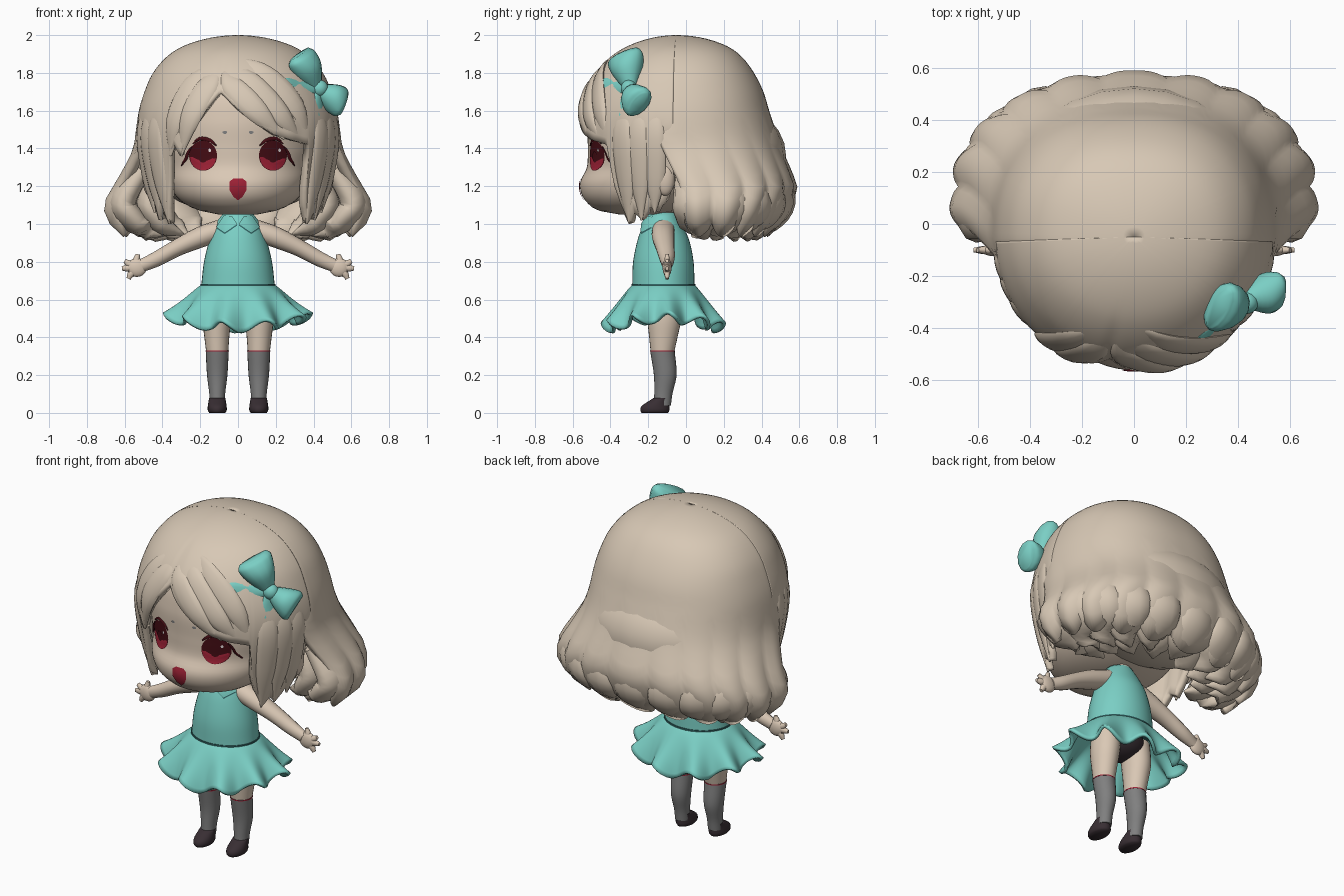
import bpy, bmesh, math
from math import sin, cos, pi, radians, sqrt
from mathutils import Vector
from mathutils.bvhtree import BVHTree

if "Cube" in bpy.data.objects:
    bpy.data.objects.remove(bpy.data.objects["Cube"])


def colour(name, *srgb):
    m = bpy.data.materials.new(name)
    m.use_nodes = True
    m.diffuse_color = [((c + .055) / 1.055) ** 2.4 for c in srgb] + [1]
    m.node_tree.nodes["Principled BSDF"].inputs["Base Color"].default_value = m.diffuse_color
    return m


HAIR = colour("cream hair", .845, .785, .71)
SKIN = colour("pale skin", .855, .785, .71)
TEAL = colour("teal cloth", .48, .81, .77)
TRIM = colour("dark teal trim", .2, .4, .4)
SOCK = colour("grey sock", .5, .5, .5)
SHOE = colour("dark shoe", .22, .18, .2)
DARK = colour("dark maroon", .27, .05, .08)
RED = colour("crimson", .62, .13, .21)
WHITE = colour("white glint", .95, .92, .92)


def clamp(v):
    return max(0, min(1, v))


def curve(table, x, smooth=True):
    """Interpolate the columns of a table keyed on its first column."""
    n = len(table)
    i = max([k for k in range(n - 1) if table[k][0] <= x] or [0])
    p, a, b, q = (table[max(0, min(n - 1, k))] for k in range(i - 1, i + 3))
    h = b[0] - a[0]
    t = clamp((x - a[0]) / h)
    out = []
    for j in range(1, len(a)):
        d = b[j] - a[j]
        u = (b[j] - p[j]) / (b[0] - p[0]) * h if smooth else d
        v = (q[j] - a[j]) / (q[0] - a[0]) * h if smooth else d
        out.append(a[j] + t * u + t * t * (3 * d - 2 * u - v) + t ** 3 * (u + v - 2 * d))
    return out


def finish(name, bm, mat, thick=0, angle=60):
    mesh = bpy.data.meshes.new(name)
    bm.to_mesh(mesh)
    ob = bpy.data.objects.new(name, mesh)
    bpy.context.collection.objects.link(ob)
    mesh.materials.append(mat)
    bpy.ops.object.select_all(action='DESELECT')
    ob.select_set(True)
    bpy.context.view_layer.objects.active = ob
    bpy.ops.object.shade_smooth_by_angle(angle=radians(angle))
    if thick:
        mod = ob.modifiers.new("thickness", 'SOLIDIFY')
        mod.thickness, mod.offset = thick, -1
    return BVHTree.FromBMesh(bm)


def surface(name, rows, mat, closed=True, caps=True, thick=0, centre=(0, 0, 1.4)):
    bm = bmesh.new()
    vs = [[bm.verts.new(p) for p in r] for r in rows]
    n = len(rows[0])
    for a, b in zip(vs, vs[1:]):
        for k in range(n if closed else n - 1):
            bm.faces.new((a[k], a[(k + 1) % n], b[(k + 1) % n], b[k]))
    if caps:
        bm.faces.new(vs[0])
        bm.faces.new(vs[-1])
    bmesh.ops.remove_doubles(bm, verts=bm.verts[:], dist=1e-5)
    bmesh.ops.recalc_face_normals(bm, faces=bm.faces[:])
    bm.normal_update()
    if not caps and sum(f.normal.dot(f.calc_center_median() - Vector(centre)) for f in bm.faces) < 0:
        bmesh.ops.reverse_faces(bm, faces=bm.faces[:])
    return finish(name, bm, mat, thick)


def loft(name, rings, mat, steps=20, sides=40):
    """Stack of ellipses: z, x radius, y radius, x centre, y centre."""
    rows = []
    for i in range(steps + 1):
        z = rings[0][0] + (rings[-1][0] - rings[0][0]) * i / steps
        rx, ry, cx, cy = curve(rings, z)
        rows.append([(cx + rx * cos(2 * pi * k / sides), cy + ry * sin(2 * pi * k / sides), z) for k in range(sides)])
    return surface(name, rows, mat)


def sweep(name, path, widths, thicks, normal, mat, sides=12, steps=5):
    """Tapered strand along a path with an elliptical section."""
    table = [(i, *p, w, t) for i, (p, w, t) in enumerate(zip(path, widths, thicks))]
    rows = []
    for i in range((len(path) - 1) * steps + 1):
        u = i / steps
        *p, w, t = curve(table, u)
        tan = (Vector(curve(table, u + .01)[:3]) - Vector(curve(table, u - .01)[:3])).normalized()
        side = tan.cross(Vector(normal)).normalized()
        up = side.cross(tan)
        rows.append([Vector(p) + side * w * cos(2 * pi * k / sides) + up * t * sin(2 * pi * k / sides)
                     for k in range(sides)])
    return surface(name, rows, mat)


def ball(name, loc, size, mat):
    bm = bmesh.new()
    bmesh.ops.create_uvsphere(bm, u_segments=24, v_segments=14, radius=1)
    for v in bm.verts:
        v.co = Vector(loc) + Vector(a * b for a, b in zip(v.co, size))
    return finish(name, bm, mat)


def on_front(tree, x, z, lift):
    hit = tree.ray_cast(Vector((x, -2, z)), Vector((0, 1, 0)))[0]
    return Vector((x, (hit.y if hit else -.2) - lift, z))


def decal(name, tree, outline, mat, lift):
    mx, mz = (sum(c) / len(outline) for c in zip(*outline))
    rows = [[on_front(tree, mx + (x - mx) * s, mz + (z - mz) * s, lift) for x, z in outline]
            for s in (1, .75, .5, .25, 0)]
    surface(name, rows, mat, caps=False, centre=(0, 0, mz))


def ellipse(cx, cz, rx, rz, start=0, end=2 * pi, n=28):
    return [(cx + rx * cos(start + (end - start) * k / n), cz + rz * sin(start + (end - start) * k / n))
            for k in range(n)]


# Head
head = loft("head", [(1.05, .1, .1, 0, -.25), (1.07, .2, .2, 0, -.26), (1.1, .27, .27, 0, -.24),
                     (1.15, .33, .34, 0, -.21), (1.22, .365, .38, 0, -.18), (1.3, .39, .4, 0, -.125),
                     (1.4, .42, .42, 0, -.1), (1.55, .43, .43, 0, -.09), (1.7, .4, .4, 0, -.08),
                     (1.82, .28, .28, 0, -.08), (1.88, .08, .08, 0, -.08)], SKIN, 44, 64)

# Hair outline by height: back x and y radius, front x and y radius
OUTLINE = [(sqrt(2 - z), *r) for z, *r in (
    (2, 0, 0, 0, 0), (1.95, .27, .25, .27, .24), (1.9, .36, .33, .36, .33), (1.8, .45, .41, .45, .43),
    (1.7, .495, .46, .495, .485), (1.6, .525, .49, .525, .515), (1.5, .54, .52, .535, .525),
    (1.4, .555, .51, .525, .52), (1.3, .6, .505, .51, .5), (1.2, .655, .495, .49, .48),
    (1.1, .7, .465, .47, .46), (1, .665, .41, .45, .44), (.9, .56, .3, .43, .42))]


def scalp(deg, z, back, scale=1):
    bx, by, fx, fy = curve(OUTLINE, sqrt(max(0, 2 - z)))
    s, c = sin(radians(deg)), cos(radians(deg))
    rx, ry, e = (bx, by, .87 if c < 0 else 1) if back else (fx, fy, 1)
    cy = -.05 + (.14 * clamp((1.5 - z) / .3) if back else 0)
    return Vector((scale * rx * math.copysign(abs(s) ** e, s), cy - scale * ry * math.copysign(abs(c) ** e, c), z))


def hair_shell(name, degs, bottom, ripple, back, thick, rows=30):
    grid = []
    for j in range(rows + 1):
        row = []
        for d in degs:
            z = 2 - (2 - bottom(d)) * (j / rows) ** 2
            row.append(scalp(d, z, back, 1 + ripple(d, z)))
        grid.append(row)
    surface(name, grid, HAIR, closed=False, caps=False, thick=thick)


# Back hair with rounded locks along its hem, its upper edges tucked under the front hair
LOCKS, START, SPAN = 11, 76, 208


def scallop(d):
    return abs(sin(pi * (d - START) / SPAN * LOCKS))


def back_ripple(d, z):
    tuck = .05 * clamp((z - 1.45) / .12) * clamp((88 - min(d, 360 - d)) / 10)
    return .06 * clamp((1.5 - z) / .5) ** 1.5 * (scallop(d) - .6) - tuck


hair_shell("back_hair", [START + SPAN * k / (LOCKS * 10) for k in range(LOCKS * 10 + 1)],
           lambda d: 1.0 - .07 * scallop(d) ** .7, back_ripple, True, .05)

# Two rows of locks curling under towards the neck
for row, count, reach in (("outer", 11, 1), ("inner", 8, .76)):
    for k in range(count):
        d = START + SPAN * (k + .5) / count
        path = [scalp(d, z, True, s * reach) for z, s in ((1.3, .84), (1.12, .88), (1, .8), (.945, .62))]
        sweep(f"{row}_lock_{k + 1}", path, (.07, .13, .11, .006), (.05, .075, .06, .006),
              (sin(radians(d)), -cos(radians(d)), .3), HAIR)
ball("hair_core", (0, .13, 1.36), (.5, .4, .31), HAIR)

# Front hair: parted fringe running into side locks
SIDE = [(47, 1.2), (50, 1.1), (55, 1), (60, 1.06), (66, 1.02), (72, 1.09), (78, 1.06), (88, 1.2)]
FRINGE = ([(-d, z) for d, z in reversed(SIDE)] +
          [(-44, 1.38), (-40, 1.42), (-36, 1.36), (-31, 1.46), (-20, 1.6), (-11, 1.7), (0, 1.61), (11, 1.53),
           (22, 1.47), (34, 1.44), (45, 1.42)] + SIDE)


def front_ripple(d, z):
    parting = .015 * math.exp(-((d + 11) / 4) ** 2) * clamp((1.95 - z) / .1)
    tuck = .03 * clamp((1.5 - z) / .15) * clamp((abs(d) - 70) / 10)
    return .01 * sin(radians(d) * 26) * clamp((1.6 - z) / .4) - parting - tuck


hair_shell("front_hair", range(-88, 89), lambda d: curve(FRINGE, d, False)[0], front_ripple, False, .04)
STRANDS = [[(-13, 1.84), (-20, 1.73), (-29, 1.56), (-36, 1.36)], [(-15, 1.86), (-30, 1.74), (-39, 1.55), (-44, 1.36)],
           [(-9, 1.84), (-3, 1.73), (12, 1.59), (28, 1.45)], [(-7, 1.86), (8, 1.75), (25, 1.58), (40, 1.43)],
           [(-5, 1.88), (18, 1.79), (36, 1.62), (46, 1.42)]]
for s in (-1, 1):
    STRANDS += [[(s * a, 1.7), (s * (a + 1), 1.5), (s * (a + 1), 1.25), (s * a, z)]
                for a, z in ((55, 1.0), (65, 1.02), (75, 1.06))]
for k, path in enumerate(STRANDS):
    mid = scalp(path[2][0], 1.5, False)
    sweep(f"front_strand_{k + 1}", [scalp(d, z, False, f) for (d, z), f in zip(path, (.94, .985, .985, .985))],
          (.012, .06, .06, .006), (.008, .016, .024, .006), mid - Vector((0, 0, 1.5)), HAIR)

# Mouth
decal("mouth", head, [(-.045, 1.225), (-.025, 1.24), (.025, 1.24), (.045, 1.225), (.045, 1.18), (.025, 1.145),
                      (0, 1.125), (-.025, 1.145), (-.045, 1.18)], RED, .006)

# Bodice, collar, neck and belt
bodice = loft("bodice", [(.67, .195, .165, 0, -.12), (.8, .18, .16, 0, -.12), (.92, .15, .135, 0, -.12),
                         (1, .12, .1, 0, -.125), (1.06, .075, .07, 0, -.125)], TEAL)
loft("neck", [(.98, .06, .06, 0, -.12), (1.14, .06, .06, 0, -.12)], SKIN, 4)
loft("belt", [(.668, .2, .17, 0, -.12), (.682, .199, .169, 0, -.12)], TRIM, 2)

# Skirt with a ruffled hem
rows = []
for j in range(15):
    t, row = j / 14, []
    for k in range(144):
        a = 2 * pi * k / 144
        r = 1 + .1 * t * t * sin(10 * a)
        row.append(((.19 + .175 * t) * r * cos(a), -.12 + (.16 + .145 * t) * r * sin(a),
                    .68 - .225 * t ** 1.3 + t * t * (.03 * sin(10 * a + .8) + .05 * cos(a) ** 2)))
    rows.append(row)
surface("skirt", rows, TEAL, caps=False, thick=.018, centre=(0, -.12, .2))
ball("shorts", (0, -.12, .6), (.15, .12, .1), SHOE)

# Mirrored parts
for s, tag in ((1, "left"), (-1, "right")):
    ball(tag + "_ear", (s * .47, -.11, 1.24), (.035, .05, .09), SKIN)
    # Eye
    decal(tag + "_eye", head, ellipse(s * .185, 1.362, .074, .08), DARK, .004)
    decal(tag + "_iris", head, ellipse(s * .185, 1.355, .068, .07, pi, 2 * pi), RED, .007)
    decal(tag + "_pupil", head, ellipse(s * .185, 1.355, .024, .03), DARK, .009)
    decal(tag + "_glint", head, ellipse(s * .185 + .035, 1.39, .007, .009), WHITE, .009)
    for name, pts in (("upper_lash", ((.115, 1.415), (.15, 1.443), (.2, 1.452), (.24, 1.425))),
                      ("outer_lash", ((.245, 1.41), (.265, 1.375), (.275, 1.345), (.3, 1.31)))):
        sweep(f"{tag}_{name}", [on_front(head, s * x, z, .003) for x, z in pts],
              (.003, .009, .009, .003), (.004,) * 4, (0, -1, 0), DARK, 8)
    decal(tag + "_brow", head, ellipse(s * .07, 1.485, .012, .008), SOCK, .005)
    # Collar flap
    flap = [(.004, 1.0), (.07, .955), (.115, .985), (.075, 1.045), (.03, 1.04)]
    decal(tag + "_collar_edge", bodice, [(s * x, z - .008) for x, z in flap], TRIM, .007)
    decal(tag + "_collar", bodice, [(s * x, z) for x, z in flap], TEAL, .014)
    # Arm and hand
    sweep(tag + "_arm", [(s * x, y, z) for x, y, z in ((.09, -.12, .97), (.2, -.12, .93), (.32, -.11, .875),
                                                      (.43, -.1, .815), (.51, -.1, .78))],
          (.055, .055, .045, .04, .034), (.06, .06, .05, .04, .025), (0, -1, 0), SKIN, 16)
    ball(tag + "_palm", (s * .535, -.1, .77), (.052, .024, .05), SKIN)
    for name, x, z in (("thumb", .53, .84), ("first_finger", .6, .805), ("middle_finger", .615, .765),
                       ("last_finger", .58, .71)):
        sweep(f"{tag}_{name}", [(s * .525, -.1, .775), (s * (x + .545) / 2, -.1, (z + .77) / 2), (s * x, -.1, z)],
              (.02, .02, .011), (.016, .016, .009), (0, -1, 0), SKIN, 10)
    # Leg, sock and shoe
    loft(tag + "_leg", [(.32, .058, .062, s * .11, -.125), (.4, .066, .075, s * .112, -.12),
                        (.5, .076, .09, s * .112, -.115), (.62, .08, .09, s * .1, -.115)], SKIN, 12, 24)
    loft(tag + "_sock", [(.04, .04, .045, s * .11, -.125), (.1, .042, .048, s * .11, -.12),
                         (.2, .054, .06, s * .11, -.11), (.33, .061, .065, s * .11, -.125)], SOCK, 14, 24)
    loft(tag + "_sock_band", [(.324, .062, .066, s * .11, -.125), (.33, .062, .066, s * .11, -.125)], RED, 2, 24)
    loft(tag + "_shoe", [(0, .042, .07, s * .11, -.165), (.012, .05, .077, s * .11, -.165),
                         (.035, .05, .074, s * .11, -.162), (.06, .046, .056, s * .11, -.145),
                         (.078, .043, .046, s * .11, -.127)], SHOE, 10, 24)

# Bow on the left of the head
KNOT, OUT = Vector((.42, -.295, 1.715)), (.8, -.55, .2)
for name, end, wide, deep in (("upper_bow_loop", (.325, -.325, 1.9), .105, .075),
                              ("lower_bow_loop", (.56, -.25, 1.635), .09, .075),
                              ("front_bow_tail", (.245, -.455, 1.715), .06, .016),
                              ("lower_bow_tail", (.425, -.345, 1.54), .06, .016)):
    tip = Vector(end)
    sweep(name, [KNOT, KNOT.lerp(tip, .5), KNOT.lerp(tip, .85), tip], (.03, wide * .8, wide, wide * .85),
          (.025, deep, deep * .9, deep * .45), OUT, TEAL, 14)
ball("bow_knot", KNOT + Vector(OUT) * .015, (.045, .042, .045), TEAL)
